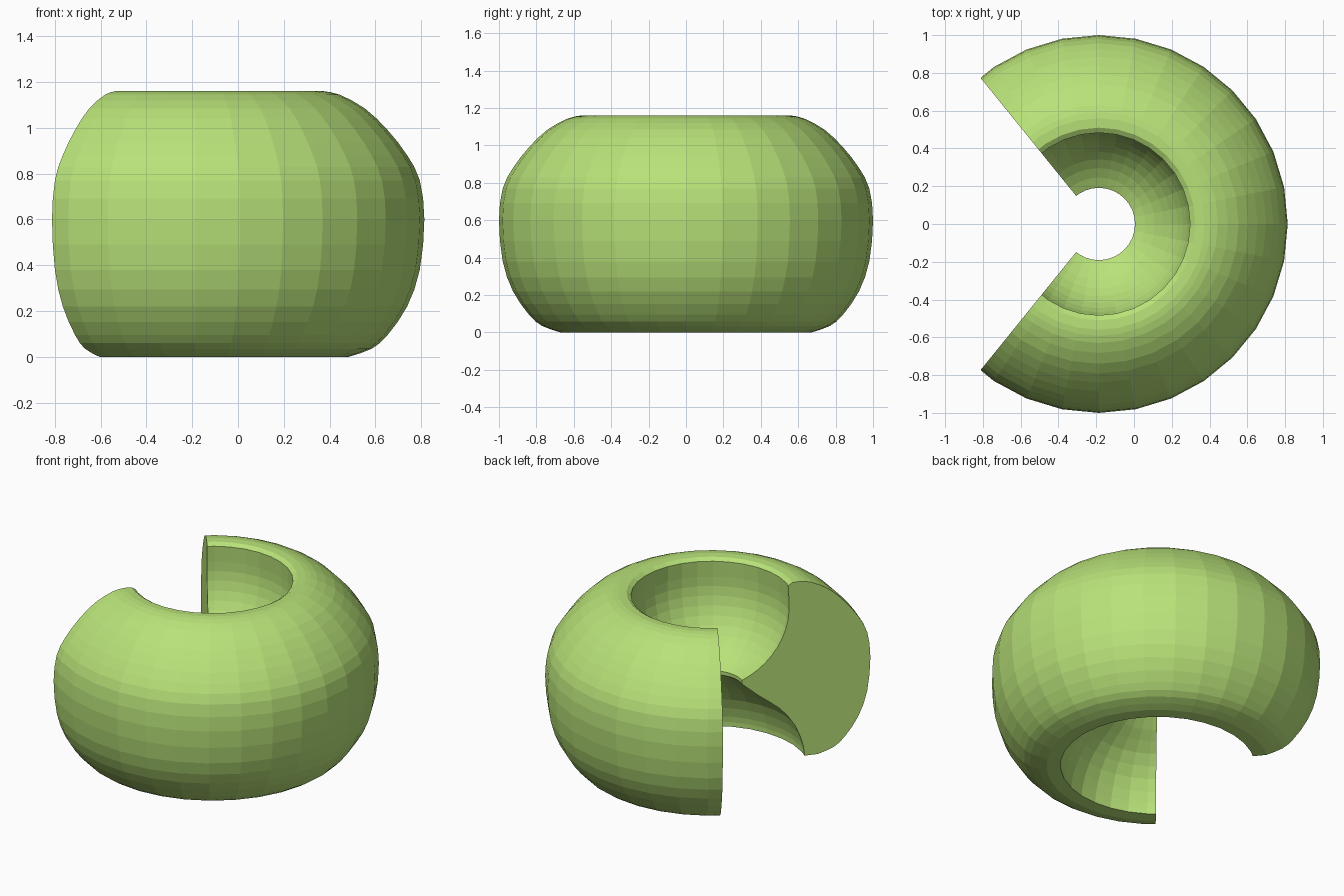
import bpy, bmesh, math
from mathutils import Vector

if "Cube" in bpy.data.objects:
    bpy.data.objects.remove(bpy.data.objects["Cube"])

STEP = 11.25       # 32-sided lathe
CUT = 129.0        # half angle of the remaining body
AXIS_X = -0.186


def smooth_path(pts, n):
    """Catmull-Rom interpolation through the given profile points."""
    p = [Vector(q) for q in pts]
    p = [2 * p[0] - p[1]] + p + [2 * p[-1] - p[-2]]
    out = []
    for i in range(1, len(p) - 2):
        a, b, c, d = p[i - 1:i + 3]
        for k in range(n):
            t = k / n
            out.append(0.5 * (2 * b + (c - a) * t + (2 * a - 5 * b + 4 * c - d) * t ** 2
                              + (3 * b - a - 3 * c + d) * t ** 3))
    out.append(p[-2])
    return out


# Outer bulge, from bottom ring to top rim
outer = smooth_path([(0.67, 0.0), (0.77, 0.035), (0.84, 0.096), (0.925, 0.22), (0.98, 0.38),
                     (1.0, 0.60), (0.98, 0.77), (0.925, 0.88), (0.84, 0.99), (0.74, 1.085),
                     (0.63, 1.145), (0.56, 1.16)], 2)
# Rim, then round bowl down to the narrow neck
rim = [Vector((0.51, 1.158)), Vector((0.483, 1.14))]
bowl = [Vector((0.49 * math.cos(a), 1.0 - 0.49 * math.sin(a)))
        for a in (math.radians(-4 + i * 71 / 10) for i in range(11))]
# Neck and flared underside
under = smooth_path([(0.192, 0.525), (0.31, 0.425), (0.433, 0.33), (0.527, 0.207),
                     (0.577, 0.07), (0.585, 0.0)], 2)
profile = outer + rim + bowl + under

# Sweep the profile round the axis; the two end slices lie on the 32-gon's chords
angles = [-CUT] + [i * STEP for i in range(-11, 12)] + [CUT]
half = math.radians(STEP / 2)
chord = math.cos(half) / math.cos(math.radians(CUT - 11 * STEP) - half)

bm = bmesh.new()
rings = []
for a in angles:
    s = chord if abs(a) == CUT else 1.0
    c, n = math.cos(math.radians(a)), math.sin(math.radians(a))
    rings.append([bm.verts.new((AXIS_X + s * p.x * c, s * p.x * n, p.y)) for p in profile])
count = len(profile)
for r0, r1 in zip(rings, rings[1:]):
    for j in range(count):
        k = (j + 1) % count
        bm.faces.new((r0[j], r1[j], r1[k], r0[k]))
# Flat cut faces
bm.faces.new(rings[0])
bm.faces.new(rings[-1][::-1])
bmesh.ops.recalc_face_normals(bm, faces=bm.faces)

mesh = bpy.data.meshes.new("hollow_ring_body")
bm.to_mesh(mesh)
bm.free()
body = bpy.data.objects.new("hollow_ring_body", mesh)
bpy.context.collection.objects.link(body)

green = bpy.data.materials.new("light_green")
green.diffuse_color = (0.48, 0.76, 0.19, 1)
green.use_nodes = True
green.node_tree.nodes["Principled BSDF"].inputs["Base Color"].default_value = green.diffuse_color
mesh.materials.append(green)
